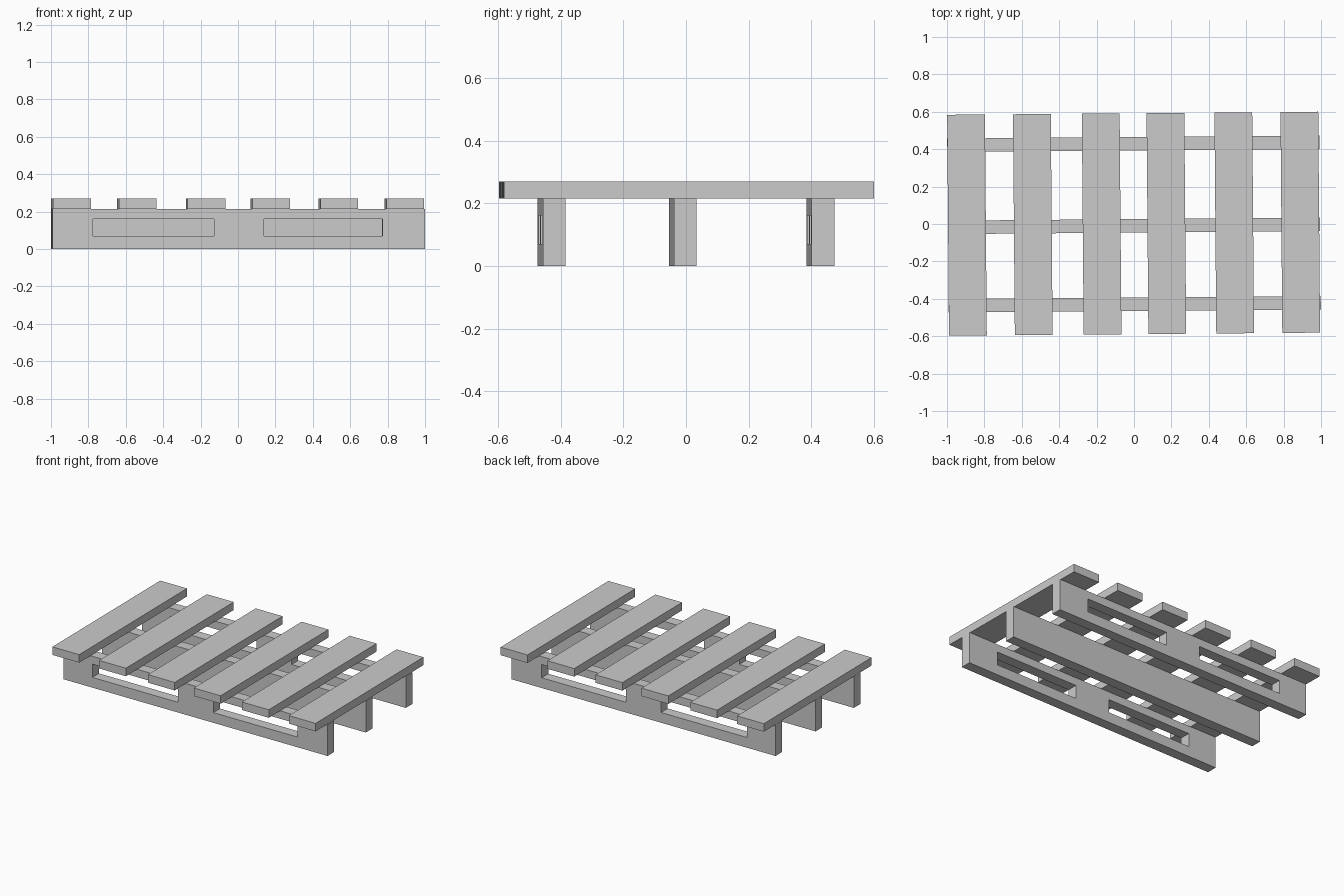
import bpy
from mathutils import Matrix

if "Cube" in bpy.data.objects:
    bpy.data.objects.remove(bpy.data.objects["Cube"])

YAW = Matrix.Rotation(0.0083, 4, 'Z')  # the whole pallet sits very slightly turned


def box(name, x0, x1, y0, y1, z0, z1):
    bpy.ops.mesh.primitive_cube_add(size=1)
    ob = bpy.context.object
    ob.name = name
    size = Matrix.Diagonal((x1 - x0, y1 - y0, z1 - z0, 1))
    place = Matrix.Translation(((x0 + x1) / 2, (y0 + y1) / 2, (z0 + z1) / 2))
    ob.data.transform(YAW @ place @ size)
    return ob


def cut(ob, cutter):
    mod = ob.modifiers.new("fork_slot", 'BOOLEAN')
    mod.operation = 'DIFFERENCE'
    mod.solver = 'EXACT'
    mod.object = cutter
    bpy.context.view_layer.objects.active = ob
    bpy.ops.object.modifier_apply(modifier=mod.name)
    bpy.data.objects.remove(cutter)


# three stringers; the outer two have a pair of fork slots
for name, y, slotted in (("front_stringer", -0.429, True),
                         ("middle_stringer", -0.01, False),
                         ("back_stringer", 0.429, True)):
    beam = box(name, -0.995, 0.995, y - 0.036, y + 0.036, 0, 0.215)
    if slotted:
        for x0, x1 in ((-0.778, -0.132), (0.134, 0.768)):
            cut(beam, box("slot_cutter", x0, x1, y - 0.1, y + 0.1, 0.07, 0.161))

# six deck boards across the top
for i, x in enumerate((-0.893, -0.541, -0.173, 0.173, 0.536, 0.889)):
    box(f"deck_board_{i + 1}", x - 0.101, x + 0.101, -0.589, 0.592, 0.215, 0.27)
